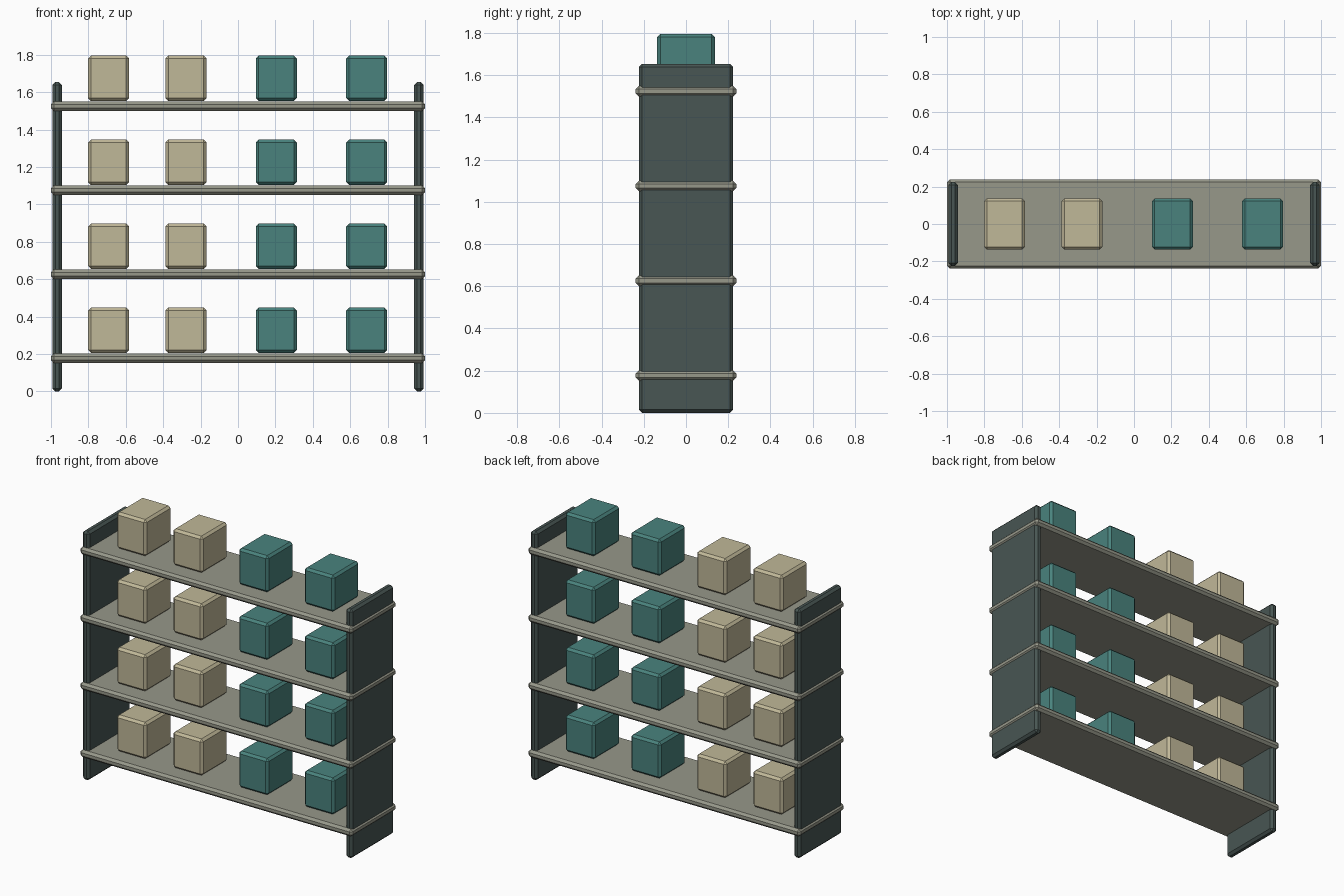
import bpy
import bmesh
from mathutils import Vector

cube = bpy.data.objects.get("Cube")
if cube:
    bpy.data.objects.remove(cube, do_unlink=True)


def material(name, rgb):
    m = bpy.data.materials.new(name)
    m.use_nodes = True
    colour = (*rgb, 1.0)
    m.diffuse_color = colour
    bsdf = next(n for n in m.node_tree.nodes if n.type == 'BSDF_PRINCIPLED')
    bsdf.inputs["Base Color"].default_value = colour
    return m


def chamfered_box(name, centre, size, mat, chamfer=0.015):
    """Flat-shaded box with single-segment chamfered edges."""
    bm = bmesh.new()
    bmesh.ops.create_cube(bm, size=1.0)
    bmesh.ops.scale(bm, vec=Vector(size), verts=bm.verts)
    bmesh.ops.bevel(bm, geom=bm.edges[:], offset=chamfer, segments=1,
                    affect='EDGES', profile=0.5)
    mesh = bpy.data.meshes.new(name)
    bm.to_mesh(mesh)
    bm.free()
    mesh.materials.append(mat)
    obj = bpy.data.objects.new(name, mesh)
    obj.location = centre
    bpy.context.collection.objects.link(obj)
    return obj


dark = material("dark slate", (0.065, 0.093, 0.087))
grey = material("warm grey", (0.31, 0.315, 0.255))
tan = material("tan", (0.53, 0.48, 0.315))
teal = material("teal", (0.067, 0.226, 0.207))

# End panels
for side, sign in (("left", 1), ("right", -1)):
    chamfered_box(f"{side}_panel", (sign * 0.967, 0, 0.827),
                  (0.05, 0.447, 1.654), dark)

# Shelves, each carrying two tan and two teal boxes
columns = ((-0.692, tan), (-0.278, tan), (0.205, teal), (0.688, teal))
for level in range(4):
    z = 0.177 + level * 0.449
    chamfered_box(f"shelf_{level + 1}", (0, 0, z), (2.0, 0.477, 0.05), grey)
    for i, (x, mat) in enumerate(columns):
        chamfered_box(f"storage_box_{level + 1}_{i + 1}", (x, 0, z + 0.15),
                      (0.219, 0.274, 0.242), mat)
